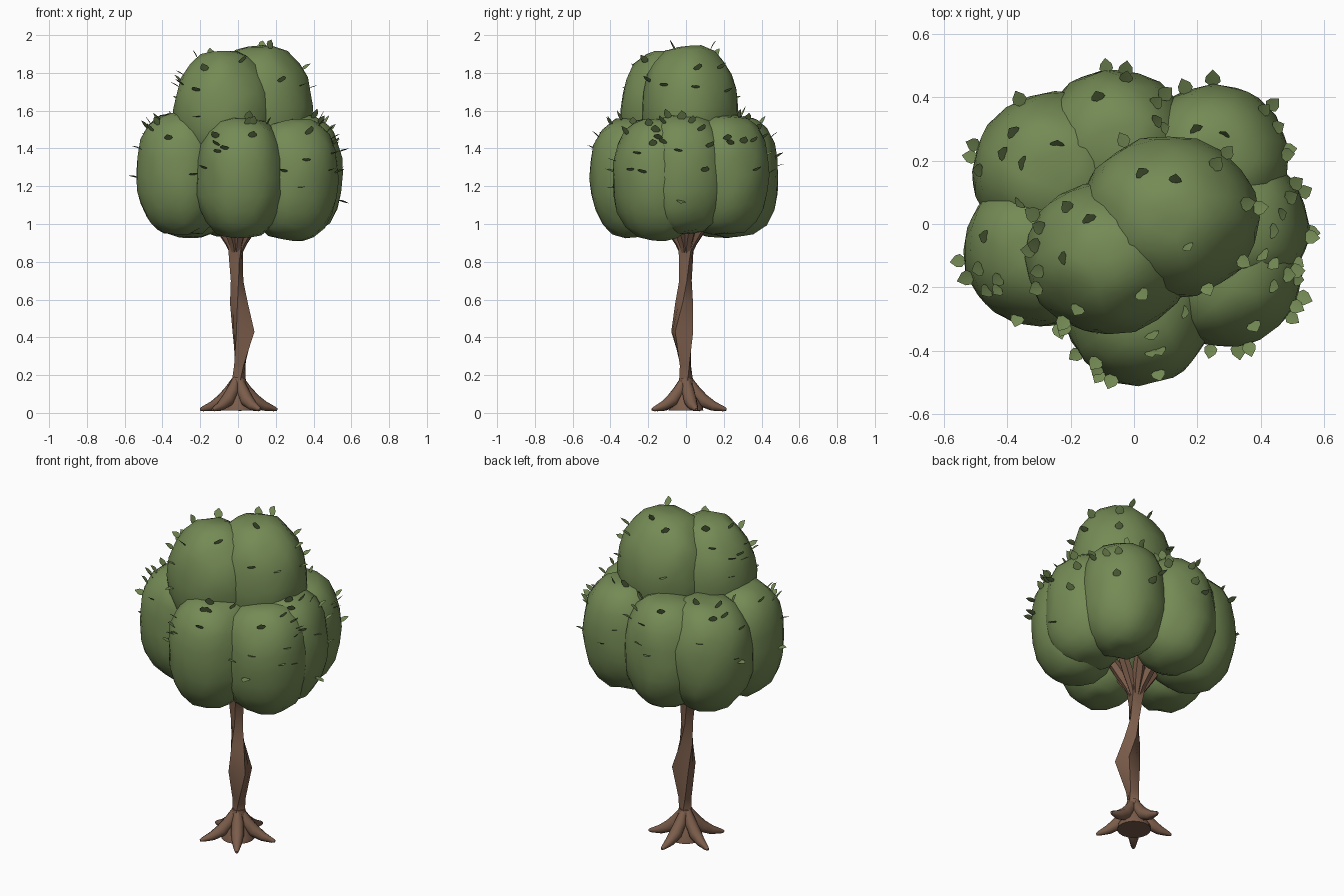
import bpy, bmesh, math, random
from mathutils import Vector, noise

if "Cube" in bpy.data.objects:
    bpy.data.objects.remove(bpy.data.objects["Cube"])

random.seed(11)


def material(name, rgb):
    m = bpy.data.materials.new(name)
    m.diffuse_color = (*rgb, 1)
    m.use_nodes = True
    m.node_tree.nodes["Principled BSDF"].inputs["Base Color"].default_value = m.diffuse_color
    return m


BARK = material("bark brown", (0.20, 0.11, 0.07))
GREEN = material("foliage green", (0.175, 0.255, 0.09))


def finish(bm, name, mat, angle=None):
    bmesh.ops.recalc_face_normals(bm, faces=bm.faces)
    me = bpy.data.meshes.new(name)
    bm.to_mesh(me)
    bm.free()
    me.materials.append(mat)
    ob = bpy.data.objects.new(name, me)
    bpy.context.collection.objects.link(ob)
    if angle:
        bpy.ops.object.select_all(action='DESELECT')
        ob.select_set(True)
        bpy.context.view_layer.objects.active = ob
        bpy.ops.object.shade_smooth_by_angle(angle=math.radians(angle))
    return ob


def skin(bm, rings):
    """Join rings of points into a capped tube."""
    loops = [[bm.verts.new(p) for p in r] for r in rings]
    n = len(loops[0])
    for a, b in zip(loops, loops[1:]):
        for i in range(n):
            j = (i + 1) % n
            bm.faces.new((a[i], a[j], b[j], b[i]))
    bm.faces.new(loops[0][::-1])
    bm.faces.new(loops[-1])


def limb(name, path, sides=8):
    """Tapered tube along points (x, y, z, radius)."""
    pts = [Vector(p[:3]) for p in path]
    rings = []
    for k, p in enumerate(pts):
        t = (pts[min(k + 1, len(pts) - 1)] - pts[max(k - 1, 0)]).normalized()
        u = Vector((-t.y, t.x, 0)).normalized()
        v = t.cross(u)
        rings.append([p + path[k][3] * (u * math.cos(a) + v * math.sin(a))
                      for a in (math.tau * i / sides for i in range(sides))])
    bm = bmesh.new()
    skin(bm, rings)
    finish(bm, name, BARK, 50)


def column(name, table, sides, notch, angle):
    """Upright column from (z, x, y, radius, twist) rows."""
    bm = bmesh.new()
    skin(bm, [[(x + r * (1, notch)[i % 2] * math.cos(tw + i * math.tau / sides),
                y + r * (1, notch)[i % 2] * math.sin(tw + i * math.tau / sides), z)
               for i in range(sides)] for z, x, y, r, tw in table])
    finish(bm, name, BARK, angle)


# Trunk: twisted ridged column, and the round foot under it
column("trunk", ((0.05, 0, 0, 0.06, 0), (0.19, 0.005, 0, 0.036, 0.3), (0.25, 0.009, -0.003, 0.036, 0.6),
                 (0.43, 0.029, -0.02, 0.069, 1.0), (0.58, 0.005, -0.01, 0.048, 1.4),
                 (0.70, -0.005, -0.003, 0.034, 1.8), (0.80, -0.01, 0, 0.04, 2.0),
                 (0.88, -0.012, 0, 0.05, 2.2), (0.95, -0.012, 0, 0.075, 2.2)), 8, 0.76, 35)
column("foot", ((0.012, 0, 0, 0.092, 0), (0.035, 0, 0, 0.088, 0), (0.08, 0, 0, 0.065, 0),
                (0.13, 0.002, 0, 0.046, 0), (0.185, 0.004, 0, 0.036, 0)), 16, 1, 50)

# Five spreading roots
for k in range(5):
    a = math.radians(-57 + 72 * k)
    c, s = math.cos(a), math.sin(a)
    limb(f"root_{k + 1}", [(c * d, s * d, z, r) for d, z, r in
         ((0.012, 0.18, 0.02), (0.045, 0.115, 0.034), (0.09, 0.065, 0.036),
          (0.145, 0.036, 0.026), (0.20, 0.021, 0.013), (0.214, 0.018, 0.007))])

# Branches flaring into the crown
for k in range(8):
    a = math.tau * k / 8 + 0.3
    c, s = math.cos(a), math.sin(a)
    limb(f"branch_{k + 1}", [(c * d - 0.01, s * d, z, r) for d, z, r in
         ((0.02, 0.85, 0.016), (0.035, 0.90, 0.025), (0.075, 0.97, 0.032), (0.16, 1.1, 0.03))], 6)

# Crown clumps: centre, radii, number of leaves, boxiness above the middle
CLUMPS = [
    ("front_clump", (0.015, -0.26, 1.24), (0.24, 0.25, 0.33), 10, 2.7),
    ("left_clump", (-0.30, -0.085, 1.26), (0.24, 0.24, 0.335), 9, 2.6),
    ("back_left_clump", (-0.25, 0.165, 1.25), (0.26, 0.25, 0.33), 9, 2.5),
    ("back_clump", (-0.06, 0.25, 1.25), (0.24, 0.24, 0.33), 8, 2.5),
    ("back_right_clump", (0.25, 0.20, 1.26), (0.24, 0.24, 0.33), 9, 2.5),
    ("right_clump", (0.31, -0.01, 1.26), (0.245, 0.24, 0.33), 10, 2.5),
    ("front_right_clump", (0.29, -0.15, 1.235), (0.24, 0.24, 0.335), 11, 2.5),
    ("upper_right_clump", (0.11, 0.02, 1.62), (0.285, 0.26, 0.345), 10, 1.95),
    ("upper_left_clump", (-0.08, -0.105, 1.60), (0.265, 0.245, 0.335), 13, 1.9),
]


def clump_point(d, n):
    """Point on a lumpy, slightly boxy ellipsoid in direction d."""
    _, c, r, _, top = CLUMPS[n]
    e = top if d.z > 0 else 2.25
    k = (math.hypot(d.x, d.y) ** e + abs(d.z) ** e) ** (-1 / e)
    ridge = math.sin(5 * math.atan2(d.y, d.x) + n * 2) * d.z ** 2 * (1 - d.z ** 4)
    k += 0.05 * ridge + 0.05 * noise.noise(d * 2.4 + Vector((n * 5.3, 0, 0)))
    k -= 0.05 * max(0, abs(d.z) - 0.9) / 0.1          # pinched ends
    return Vector(c) + Vector((d.x * r[0], d.y * r[1], d.z * r[2])) * k


for n, clump in enumerate(CLUMPS):
    bm = bmesh.new()
    bmesh.ops.create_icosphere(bm, subdivisions=3, radius=1)
    for v in bm.verts:
        v.co = clump_point(v.co.normalized(), n)
    finish(bm, clump[0], GREEN, 60)


def buried(p, own):
    return any(i != own and sum(((p[k] - c[k]) / r[k]) ** 2 for k in range(3)) < 1.15
               for i, (_, c, r, _, _) in enumerate(CLUMPS))


# Loose leaves sticking out of the clumps, lying roughly level
bm = bmesh.new()
OUTLINE = ((0, 0.14), (0.3, 0.42), (0.62, 0.36), (1, 0))
for n, (_, c, r, count, _) in enumerate(CLUMPS):
    made = tries = 0
    while made < count and tries < 600:
        tries += 1
        d = Vector((random.gauss(0, 1), random.gauss(0, 1), random.gauss(0.75, 0.6))).normalized()
        p = clump_point(d, n)
        if d.z < -0.45 or d.z > 0.95 or buried(p, n):
            continue
        made += 1
        out = Vector((d.x / r[0], d.y / r[1], d.z / r[2])).normalized()
        out = (out + Vector((0, 0, random.uniform(0, 0.6)))).normalized()
        side = Vector((-d.y, d.x, random.uniform(-0.25, 0.25))).normalized()
        up = out.cross(side).normalized()
        size = random.uniform(0.05, 0.06)
        base = p - out * 0.008
        spine = [bm.verts.new(base + out * size * t) for t, w in OUTLINE]
        for sg in (-1, 1):
            edge = [bm.verts.new(base + size * (out * t + side * sg * w + up * 0.12 * w))
                    for t, w in OUTLINE[:3]] + [spine[3]]
            for i in range(2):
                bm.faces.new((spine[i], spine[i + 1], edge[i + 1], edge[i])[::sg])
            bm.faces.new((spine[2], spine[3], edge[2])[::sg])
finish(bm, "loose_leaves", GREEN, 40)
